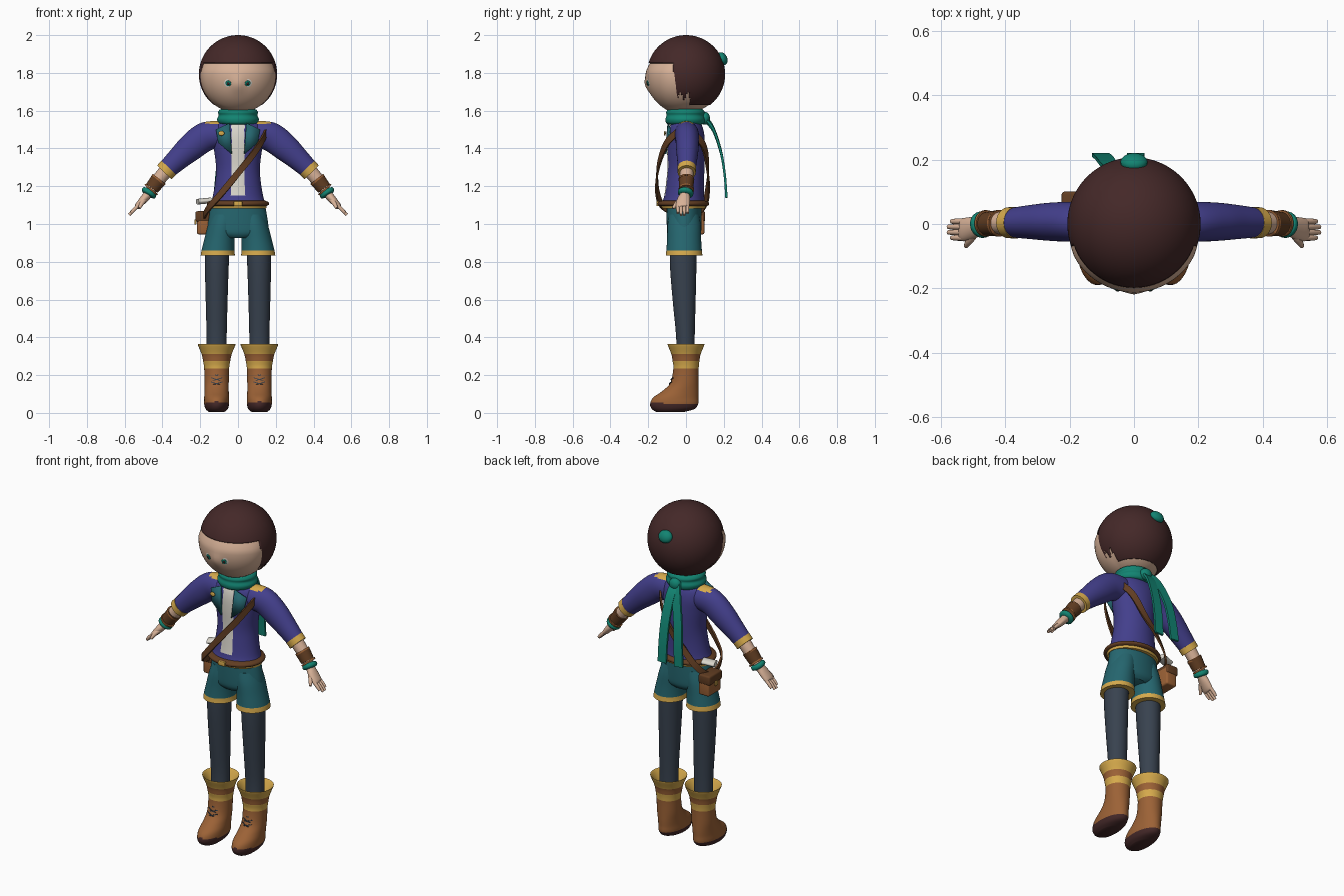
import bpy, bmesh, math
from mathutils import Vector

cube = bpy.data.objects.get("Cube")
if cube:
    bpy.data.objects.remove(cube, do_unlink=True)


def material(name, hexcode):
    srgb = [int(hexcode[i:i + 2], 16) / 255 for i in (0, 2, 4)]
    col = [((c + 0.055) / 1.055) ** 2.4 for c in srgb] + [1]
    m = bpy.data.materials.new(name)
    m.use_nodes = True
    m.diffuse_color = col
    m.node_tree.nodes["Principled BSDF"].inputs["Base Color"].default_value = col
    return m


SKIN = material("skin", "d8b298")
HAIR = material("dark_brown_hair", "442828")
NAVY = material("indigo_cloth", "433f8c")
WHITE = material("off_white", "dad6cc")
SHORT = material("deep_teal", "25666f")
SCARF = material("bright_teal", "128472")
GOLD = material("gold_trim", "d6aa4c")
SLATE = material("slate_cloth", "38424f")
TAN = material("tan_leather", "9c6236")
DARK = material("dark_leather", "613d22")


def finish(name, bm, mats, rule=None):
    bmesh.ops.recalc_face_normals(bm, faces=bm.faces)
    if rule:
        for f in bm.faces:
            f.material_index = rule(f.calc_center_median(), f.normal)
    me = bpy.data.meshes.new(name)
    bm.to_mesh(me)
    bm.free()
    for m in mats:
        me.materials.append(m)
    ob = bpy.data.objects.new(name, me)
    bpy.context.collection.objects.link(ob)
    bpy.ops.object.select_all(action="DESELECT")
    ob.select_set(True)
    bpy.context.view_layer.objects.active = ob
    bpy.ops.object.shade_smooth_by_angle(angle=math.radians(45))
    return ob


def spline(pts, steps, closed=False):
    """Catmull-Rom points through tuples of any size."""
    n, out = len(pts), []
    get = (lambda i: pts[i % n]) if closed else (lambda i: pts[max(0, min(n - 1, i))])
    for i in range(n if closed else n - 1):
        for k in range(steps):
            t = k / steps
            out.append([b + t / 2 * (c - a + t * (2 * a - 5 * b + 4 * c - d + t * (3 * (b - c) + d - a)))
                        for a, b, c, d in zip(get(i - 1), get(i), get(i + 1), get(i + 2))])
    return out if closed else out + [list(pts[-1])]


def bridge(bm, rings, closed=False, cap=True):
    n = len(rings[0])
    for i in range(len(rings) - (not closed)):
        a, b = rings[i], rings[(i + 1) % len(rings)]
        for j in range(n):
            bm.faces.new((a[j], a[(j + 1) % n], b[(j + 1) % n], b[j]))
    if cap and not closed:
        bm.faces.new(rings[0])
        bm.faces.new(rings[-1])


def loft(name, pts, mats, rule=None, flat=False, seg=32, steps=4, cap=True):
    """Tube through (x, y, z, radius, depth radius) stations."""
    path, bm, rings = spline(pts, steps), bmesh.new(), []
    for i, p in enumerate(path):
        a, b = path[max(0, i - 1)], path[min(len(path) - 1, i + 1)]
        t = Vector((0, 0, 1)) if flat else (Vector(b[:3]) - Vector(a[:3])).normalized()
        u = t.cross(Vector((0, 1, 0))).normalized()
        v = t.cross(u)
        angles = [math.tau * j / seg for j in range(seg)]
        rings.append([bm.verts.new(Vector(p[:3]) + u * p[3] * math.cos(w) + v * p[4] * math.sin(w))
                      for w in angles])
    bridge(bm, rings, cap=cap)
    return finish(name, bm, mats, rule)


def ribbon(name, pts, width, thick, mat, normal, closed=False):
    path, bm, rings = spline(pts, 8, closed), bmesh.new(), []
    n = len(path)
    for i, p in enumerate(path):
        a = path[(i - 1) % n if closed else max(0, i - 1)]
        b = path[(i + 1) % n if closed else min(n - 1, i + 1)]
        t, p = (Vector(b) - Vector(a)).normalized(), Vector(p)
        side = t.cross(normal(p)).normalized()
        out = side.cross(t)
        rings.append([bm.verts.new(p + side * width / 2 * s + out * thick / 2 * o)
                      for s, o in ((-1, -1), (1, -1), (1, 1), (-1, 1))])
    bridge(bm, rings, closed)
    return finish(name, bm, [mat])


def ball(name, loc, scale, mat, facing=None):
    bm = bmesh.new()
    bmesh.ops.create_uvsphere(bm, u_segments=24, v_segments=16, radius=1)
    ob = finish(name, bm, [mat])
    ob.location, ob.scale = loc, scale
    if facing:
        ob.rotation_euler = Vector(facing).to_track_quat("Z", "Y").to_euler()
    return ob


def box(name, loc, size, mat, bevel=0.01):
    bm = bmesh.new()
    bmesh.ops.create_cube(bm, size=1)
    for v in bm.verts:
        v.co = Vector(a * b for a, b in zip(v.co, size))
    bmesh.ops.bevel(bm, geom=bm.edges[:], offset=bevel, segments=3, affect="EDGES", profile=0.5)
    ob = finish(name, bm, [mat])
    ob.location = loc
    return ob


# Head with fuller cheeks and a faint nose
HEAD = Vector((0, 0, 1.79))
bm = bmesh.new()
bmesh.ops.create_uvsphere(bm, u_segments=64, v_segments=48, radius=0.2)
for v in bm.verts:
    x, y, z = v.co
    if y < 0:
        v.co *= 1 + 0.06 * min(1, -y / 0.1) * max(0, min(1, (0.065 - z) / 0.05))
        v.co.y -= 0.012 * math.exp(-x * x / 0.0008 - (z + 0.05) ** 2 / 0.0015)
finish("head", bm, [SKIN]).location = HEAD

# Hair cap: straight fringe, side locks, rounded nape
bm = bmesh.new()
bmesh.ops.create_uvsphere(bm, u_segments=128, v_segments=96, radius=0.207)


def bare(c):
    if c.y < -0.07:
        return c.z < 0.062
    lock = -0.115 + 0.02 * math.sin(c.y * 160)
    return c.z < (lock if c.y < 0.02 else -0.165)


bmesh.ops.delete(bm, geom=[f for f in bm.faces if bare(f.calc_center_median())], context="FACES")
hair = finish("hair", bm, [HAIR])
hair.location = HEAD + Vector((0, 0, 0.003))
shell = hair.modifiers.new("shell", "SOLIDIFY")
shell.thickness = 0.012
ball("hair_tie", (0, 0.192, 1.875), (0.042, 0.036, 0.026), SCARF, (0, 1, 0.5))

for s, side in ((1, "left"), (-1, "right")):
    look = Vector((0.05 * s, -0.199, -0.045)).normalized()
    for part, dist, r, mat in (("eye_white", 0.209, 0.026, WHITE), ("iris", 0.214, 0.015, SCARF),
                               ("pupil", 0.217, 0.007, HAIR)):
        ball(f"{side}_{part}", HEAD + look * dist, (r, r, 0.004), mat, look)

# Neck, jacket and shirt opening
loft("neck", [(0, 0, 1.5, .05, .05), (0, 0, 1.64, .055, .055)], [SKIN], flat=True)
loft("jacket", [(0, -.015, 1.1, .15, .12), (0, -.01, 1.14, .135, .107), (0, -.005, 1.22, .121, .1),
                (0, 0, 1.3, .116, .098), (0, 0, 1.4, .128, .1), (0, 0, 1.47, .138, .097),
                (0, 0, 1.52, .125, .085), (0, 0, 1.548, .085, .065)], [NAVY, WHITE],
     lambda c, n: int(abs(c.x) < 0.035 and c.y < 0 and c.z > 1.15), True, 128, 6)
loft("belt", [(0, -.015, 1.095, .15, .125), (0, -.015, 1.102, .163, .136), (0, -.015, 1.115, .162, .134),
              (0, -.015, 1.124, .142, .113)], [DARK], flat=True, seg=48)
loft("jacket_hem", [(0, -.013, 1.082, .149, .113), (0, -.013, 1.1, .153, .12)], [GOLD], flat=True, seg=48)
box("buckle", (0, -.15, 1.108), (.045, .014, .026), GOLD, .004)

for s, side in ((1, "left"), (-1, "right")):
    # Lapel plate
    bm = bmesh.new()
    bm.faces.new([bm.verts.new((x * s, y, z)) for x, y, z in (
        (.033, -.112, 1.37), (.105, -.098, 1.43), (.117, -.088, 1.5), (.045, -.098, 1.535))])
    lapel = finish(f"{side}_lapel", bm, [SHORT])
    lapel.modifiers.new("cloth", "SOLIDIFY").thickness = 0.008

    # Sleeve with shoulder patch and cuff
    loft(f"{side}_sleeve", [(.07 * s, 0, 1.47, .07, .065), (.12 * s, .003, 1.472, .073, .065),
                            (.18 * s, .006, 1.458, .077, .062), (.25 * s, .007, 1.405, .072, .06),
                            (.32 * s, .006, 1.342, .06, .053), (.385 * s, .004, 1.28, .05, .045)],
         [NAVY, GOLD], lambda c, n: int(.1 < abs(c.x) < .18 and n.z > .78), seg=48, steps=8)
    loft(f"{side}_cuff", [(.366 * s, .004, 1.298, .054, .049), (.39 * s, .004, 1.273, .053, .048)], [GOLD])

    # Forearm, bracer, bangle and hand
    loft(f"{side}_forearm", [(.37 * s, .004, 1.295, .038, .036), (.44 * s, .002, 1.21, .034, .033),
                             (.475 * s, -.005, 1.16, .024, .026), (.5 * s, -.012, 1.13, .021, .034),
                             (.53 * s, -.018, 1.096, .016, .036), (.538 * s, -.018, 1.088, .01, .03)],
         [SKIN], seg=24)
    loft(f"{side}_bracer", [(.418 * s, .003, 1.238, .043, .041), (.456 * s, 0, 1.188, .038, .037)], [DARK])
    for z, x in ((1.238, .418), (1.186, .457)):
        loft(f"{side}_bracer_edge", [(x * s, .002, z, .043, .041), ((x + .006) * s, .002, z - .007, .043, .041)],
             [TAN])
    loft(f"{side}_bangle", [(.463 * s, 0, 1.177, .03, .03), (.467 * s, -.001, 1.171, .041, .04),
                            (.476 * s, -.003, 1.159, .041, .04), (.48 * s, -.004, 1.153, .028, .028)], [SCARF])
    for i in range(4):
        y = -.043 + i * .017
        reach = .01 if i in (1, 2) else 0
        loft(f"{side}_finger", [(.52 * s, y, 1.105, .01, .009), (.55 * s, y, 1.076, .01, .009),
                                ((.566 + reach) * s, y, 1.058 - reach, .008, .007)], [SKIN], seg=12)
    loft(f"{side}_thumb", [(.488 * s, -.02, 1.135, .013, .013), (.51 * s, -.05, 1.108, .012, .012),
                           (.522 * s, -.069, 1.083, .007, .007)], [SKIN], seg=12)

    # Shorts leg with gold hem
    loft(f"{side}_shorts_leg", [(.107 * s, -.01, .832, .091, .097), (.106 * s, -.01, .86, .087, .094),
                                (.098 * s, -.01, .92, .08, .09), (.085 * s, -.01, .99, .075, .088),
                                (.07 * s, -.01, 1.05, .07, .08)],
         [SHORT, GOLD], lambda c, n: int(c.z < .86), True, 40)

    # Legging
    loft(f"{side}_legging", [(.108 * s, -.015, .9, .065, .07), (.112 * s, -.015, .78, .063, .07),
                             (.113 * s, -.01, .6, .058, .061), (.113 * s, -.003, .4, .053, .049),
                             (.113 * s, -.003, .28, .053, .049)], [SLATE], flat=True)

    # Boot, coloured by height
    c = .113 * s
    loft(f"{side}_boot", [(c, -.085, .004, .04, .07), (c, -.068, .02, .058, .112), (c, -.063, .046, .066, .127),
                          (c, -.055, .08, .066, .12), (c, -.03, .115, .064, .096), (c, -.008, .16, .064, .074),
                          (c, 0, .235, .066, .067), (c, 0, .275, .072, .071), (c, 0, .312, .08, .078),
                          (c, 0, .362, .1, .098), (c, 0, .355, .09, .088), (c, 0, .31, .06, .058)],
         [TAN, GOLD, HAIR],
         lambda p, n: 2 if p.z < .043 - .12 * (p.y + .06) * (p.y < -.06) else
         int(p.z > .312 or .235 < p.z < .275), True, 40)
    for k in range(3):
        z = .155 + k * .022
        for d in (-1, 1):
            y = -.088 + k * .009
            ribbon(f"{side}_boot_lace", [(c - .03, y + .012, z - d * .009), (c, y, z), (c + .03, y + .012, z + d * .009)],
                   .004, .004, SLATE, lambda p: Vector((0, -1, 0)))

# Shorts seat
loft("shorts_seat", [(0, -.01, .925, .09, .07), (0, -.01, .95, .155, .088), (0, -.01, 1.0, .16, .092),
                     (0, -.01, 1.1, .143, .092)], [SHORT], flat=True, seg=48)

# Scarf with knot and tails
loft("scarf", [(0, 0, 1.525, .06, .06), (0, -.003, 1.53, .098, .097), (0, -.003, 1.553, .111, .106),
               (0, -.003, 1.575, .102, .1), (0, -.003, 1.592, .106, .102), (0, -.003, 1.608, .09, .088),
               (0, 0, 1.6, .055, .055)], [SCARF], flat=True, seg=48)
ball("scarf_knot", (0, .1, 1.56), (.036, .027, .034), SCARF)
for x in (.005, -.103):
    ribbon("scarf_tail", [(x * .1, .1, 1.56), (x * .4, .145, 1.5), (x * .75, .185, 1.38),
                          (x * .9, .205, 1.26), (x, .214, 1.14)], .054, .012, SCARF, lambda p: Vector((0, 1, 0)))

# Shoulder strap and bag with rolled paper
ribbon("bag_strap", [(.15, 0, 1.5), (.132, -.085, 1.45), (.08, -.128, 1.37), (0, -.152, 1.27), (-.09, -.15, 1.16),
                     (-.155, -.11, 1.085), (-.18, .02, 1.04), (-.14, .095, 1.1), (-.06, .116, 1.2),
                     (.02, .115, 1.29), (.1, .09, 1.42)], .034, .01, DARK, lambda p: Vector((p.x, p.y, 0)), True)
box("bag", (-.183, .04, 1.0), (.068, .115, .11), TAN)
box("bag_flap", (-.187, .04, 1.04), (.076, .122, .055), DARK)
box("bag_clasp", (-.226, .04, 1.01), (.01, .022, .026), GOLD, .003)
loft("paper_roll", [(-.178, -.03, 1.115, .016, .016), (-.176, .04, 1.12, .016, .016),
                    (-.174, .095, 1.125, .016, .016)][::2] and
     [(-.215, .03, 1.118, .015, .03), (-.145, .05, 1.125, .015, .03)], [WHITE])
ball("collar_pin", (-.088, -.112, 1.48), (.016, .005, .013), GOLD)
